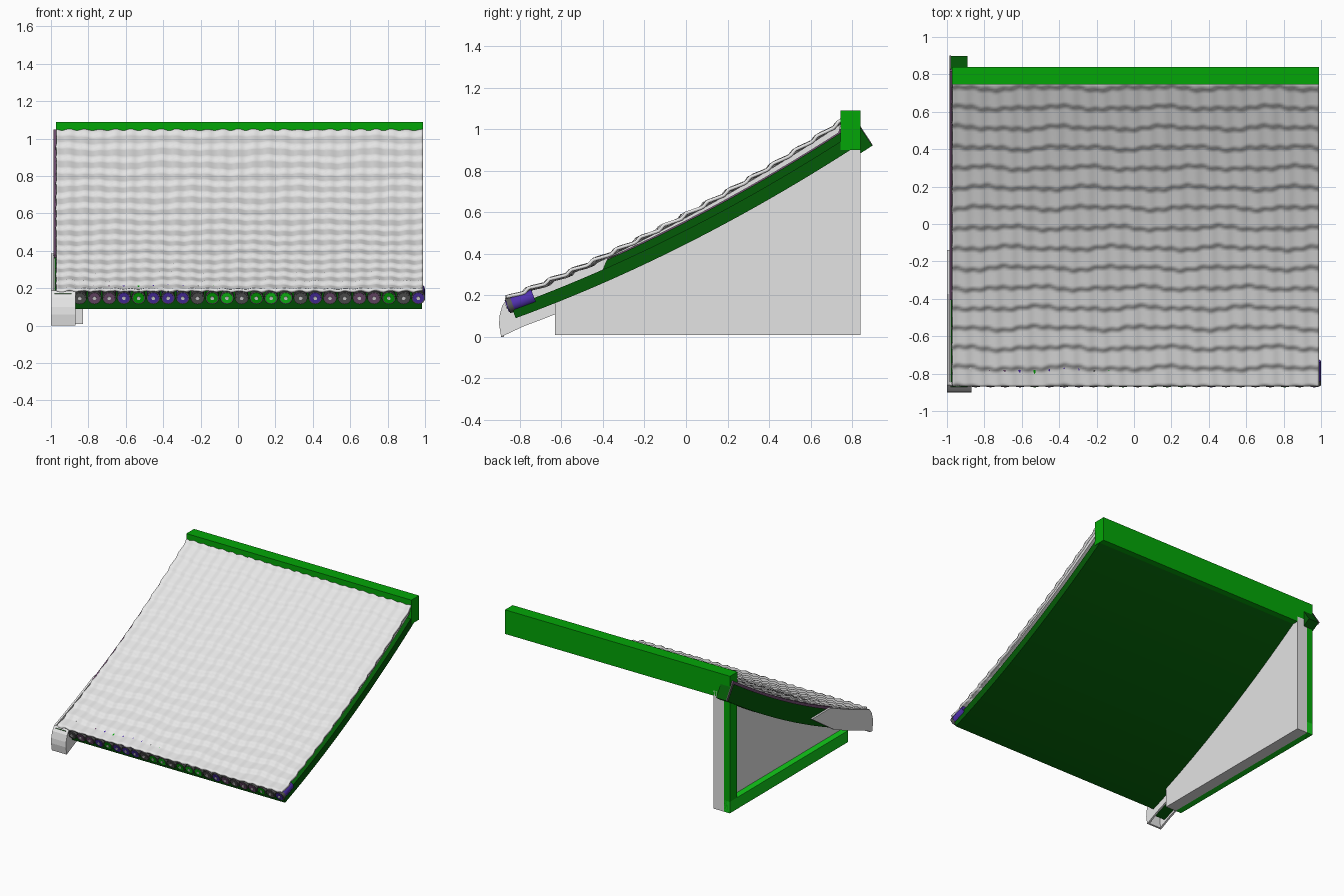
import bpy, bmesh, math
from mathutils import Vector, Matrix

if "Cube" in bpy.data.objects:
    bpy.data.objects.remove(bpy.data.objects["Cube"], do_unlink=True)


def material(name, r, g, b):
    m = bpy.data.materials.new(name)
    m.use_nodes = True
    m.diffuse_color = (r, g, b, 1)
    bsdf = next(n for n in m.node_tree.nodes if n.type == 'BSDF_PRINCIPLED')
    bsdf.inputs["Base Color"].default_value = (r, g, b, 1)
    return m


TILE = material("tile_white", .8, .8, .8)
TAIL = material("plaster_white", .93, .93, .93)
WALL = material("wall_grey", .77, .77, .77)
GREEN = material("paint_green", .001, .38, .002)
DARK = material("deep_green", .001, .105, .002)
BLUE = material("violet_blue", .08, .03, .42)
MAUVE = material("mauve", .17, .08, .17)
IRON = material("dark_grey", .1, .1, .1)
LIME = material("bright_green", .006, .6, .01)


def finish(name, bm, mats):
    bmesh.ops.recalc_face_normals(bm, faces=bm.faces)
    mesh = bpy.data.meshes.new(name)
    bm.to_mesh(mesh)
    bm.free()
    for m in mats:
        mesh.materials.append(m)
    ob = bpy.data.objects.new(name, mesh)
    bpy.context.scene.collection.objects.link(ob)
    return ob


def smooth(ob, angle=40):
    bpy.ops.object.select_all(action='DESELECT')
    ob.select_set(True)
    bpy.context.view_layer.objects.active = ob
    bpy.ops.object.shade_smooth_by_angle(angle=math.radians(angle))


def under(y):
    """Underside curve of the roof deck."""
    return .447 + .505 * y + .085 * y * y


def tile_base(y):
    """Lowest level of the tile courses."""
    return under(y) + .138 + .034 * y


def slope(y):
    return math.atan(.505 + .17 * y)


def offset(y, d):
    """Point at distance d square to the roof curve."""
    a = slope(y)
    return (y - d * math.sin(a), under(y) + d * math.cos(a))


def spread(y0, y1, n=24):
    return [y0 + (y1 - y0) * i / n for i in range(n + 1)]


def curve(y0, y1, d=0, n=24):
    return [offset(y, d) for y in spread(y0, y1, n)]


def plate(name, x0, x1, profile, mat):
    """Side profile (y, z) extruded from x0 to x1."""
    bm = bmesh.new()
    f = bm.faces.new([bm.verts.new((x0, y, z)) for y, z in profile])
    ext = bmesh.ops.extrude_face_region(bm, geom=[f])
    verts = [v for v in ext["geom"] if isinstance(v, bmesh.types.BMVert)]
    bmesh.ops.translate(bm, verts=verts, vec=(x1 - x0, 0, 0))
    return finish(name, bm, [mat])


def band(name, x0, x1, y0, y1, lo, hi, mat):
    return plate(name, x0, x1, curve(y0, y1, lo) + curve(y1, y0, hi), mat)


def box(name, x0, x1, y0, y1, z0, z1, mat):
    return plate(name, x0, x1, [(y0, z0), (y1, z0), (y1, z1), (y0, z1)], mat)


# Roof deck and ridge
band("roof_deck", -.88, .985, -.82, .81, 0, .06, DARK)
box("ridge_beam", -.972, .99, .745, .84, .9, 1.09, GREEN)

# Gable wall with timber frame on its outer side
plate("gable_wall", -.92, -.83, [(.84, .01), (-.63, .01)]
      + [(y, under(y) + .01) for y in spread(-.63, .84)], WALL)
box("frame_sill", -.97, -.92, -.63, .84, .01, .1, LIME)
box("frame_post", -.97, -.92, .75, .84, .01, .9, GREEN)

# Curved barge board with a trimmed outer edge and end
band("barge_board", -.98, -.89, -.84, .875, -.04, .095, DARK)
band("barge_trim", -.986, -.968, -.36, .876, .09, .112, MAUVE)
band("barge_end_rim", -.986, -.978, .86, .878, -.04, .09, IRON)

# White tail sheath around the low end of the barge board
nose = [(-.89, 0), (-.9, .06), (-.898, .1), (-.885, .15), (-.86, .187)]
top = curve(-.8, -.33, .105, 8)
tail_bottom = curve(-.44, -.8, -.05, 8)
plate("tail_outer_side", -1, -.985,
      nose + top + [(-.14, .385)] + tail_bottom, TAIL)
plate("tail_inner_side", -.885, -.87,
      nose + top + [(-.41, .3)] + tail_bottom, TAIL)
plate("tail_nose", -.99, -.88,
      nose + [(y + .015, z) for y, z in reversed(nose)], TAIL)

# Bed that closes the gap under the tiles
plate("tile_bed", -.962, .98, curve(-.68, .79, .1)
      + [(y, tile_base(y) - .01) for y in spread(.745, -.7)], TILE)

# Tile sheet: overlapping courses crossed by rounded columns
X0, X1, Y0, Y1 = -.97, .988, -.868, .75
COLS, ROWS, PITCH = 168, 150, .082
COURSE = .107
bm = bmesh.new()
grid = []
for y in spread(Y0, Y1, ROWS):
    line = []
    for x in spread(X0, X1, COLS):
        wob = .007 * math.sin(11 * x + 5 * y) + .005 * math.sin(23 * x - 9 * y)
        wave = math.cos(2 * math.pi * x / PITCH)
        phase = ((y - Y0 + wob + .004 * wave) / COURSE) % 1
        # thick at the low lip, thinning uphill, short rise to the next lip
        lip = 1 - phase / .82 if phase < .82 else (phase - .82) / .18
        line.append(bm.verts.new((x, y, tile_base(y) + .016 * lip + .004 * wave)))
    grid.append(line)
for a, b in zip(grid, grid[1:]):
    for i in range(COLS):
        bm.faces.new((a[i], a[i + 1], b[i + 1], b[i]))
tiles = finish("roof_tiles", bm, [TILE])
solid = tiles.modifiers.new("thickness", 'SOLIDIFY')
solid.thickness = .016
solid.offset = -1
smooth(tiles, 50)

# Round eave tile ends in mixed colours
palette = [MAUVE, BLUE, LIME, GREEN, IRON]
order = [4, 0, 0, 1, 3, 1, 1, 1, 4, 3, 2, 4, 3, 2, 2, 4, 1, 0, 4, 0, 0, 3, 4, 1]
tilt = Matrix.Rotation(math.radians(90) + slope(-.8), 4, 'X')
axis = Vector((0, -math.cos(slope(-.8)), -math.sin(slope(-.8))))


def drum(bm, centre, radius, depth, index, sides=16):
    made = bmesh.ops.create_cone(
        bm, cap_ends=True, segments=sides, radius1=radius, radius2=radius,
        depth=depth, matrix=Matrix.Translation(centre) @ tilt)
    for f in {f for v in made["verts"] for f in v.link_faces}:
        f.material_index = index


for k, pick in enumerate(order):
    bm = bmesh.new()
    c = Vector((-.846 + k * .0787, -.785, .176))
    drum(bm, c, .035, .11, 0)
    drum(bm, c + axis * .066, .037, .025, 1)
    drum(bm, c + axis * .08, .03, .006, 0)
    drum(bm, c + axis * .084, .01, .006, 2, 10)
    smooth(finish("eave_tile_end_%d" % (k + 1), bm,
                  [palette[pick], IRON, TILE]))
